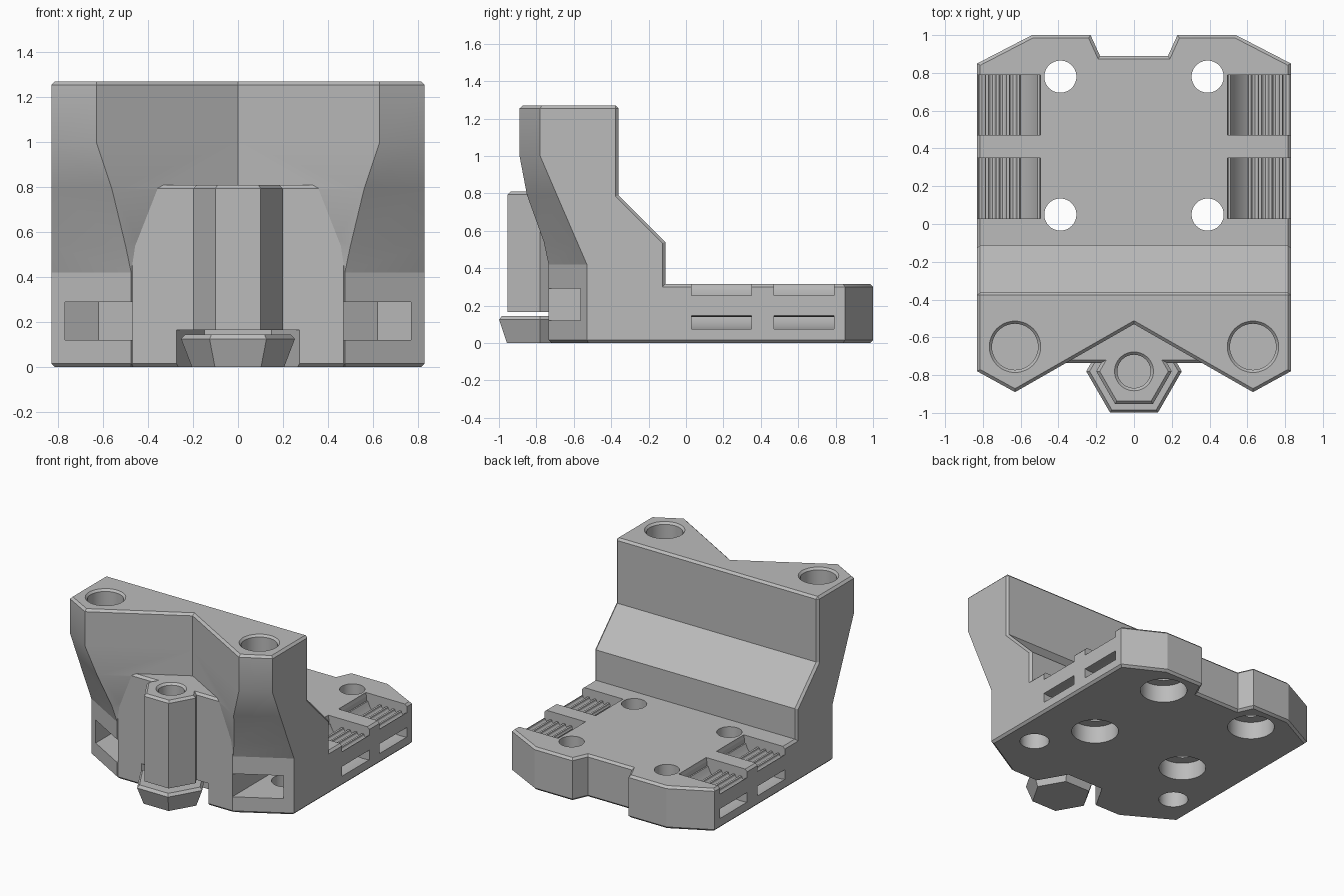
import bpy, bmesh, math
from math import sin, cos, radians, pi

if "Cube" in bpy.data.objects:
    bpy.data.objects.remove(bpy.data.objects["Cube"])

grey = bpy.data.materials.new("light grey plastic")
grey.diffuse_color = (0.5, 0.5, 0.5, 1)
grey.use_nodes = True
grey.node_tree.nodes["Principled BSDF"].inputs["Base Color"].default_value = grey.diffuse_color


def solid(name, rings, bevel=0.0):
    """Closed solid through equal-length rings of 3D points; sharp convex edges chamfered."""
    bm = bmesh.new()
    loops = [[bm.verts.new(p) for p in ring] for ring in rings]
    n = len(loops[0])
    for a, b in zip(loops, loops[1:]):
        for i in range(n):
            j = (i + 1) % n
            bm.faces.new((a[i], a[j], b[j], b[i]))
    bm.faces.new(loops[0])
    bm.faces.new(loops[-1])
    bmesh.ops.recalc_face_normals(bm, faces=bm.faces)
    if bevel:
        sharp = [e for e in bm.edges if e.calc_face_angle_signed(0) > radians(70)]
        bmesh.ops.bevel(bm, geom=sharp, offset=bevel, offset_type='OFFSET',
                        segments=1, profile=0.5, affect='EDGES')
    bmesh.ops.triangulate(bm, faces=bm.faces)
    bmesh.ops.recalc_face_normals(bm, faces=bm.faces)
    mesh = bpy.data.meshes.new(name)
    bm.to_mesh(mesh)
    bm.free()
    mesh.materials.append(grey)
    ob = bpy.data.objects.new(name, mesh)
    bpy.context.collection.objects.link(ob)
    return ob


def prism_z(name, outline, z0, z1, bevel=0.0):
    return solid(name, [[(x, y, z) for x, y in outline] for z in (z0, z1)], bevel)


def prism_y(name, outline, y0, y1):
    return solid(name, [[(x, y, z) for x, z in outline] for y in (y0, y1)])


def turned(name, x, y, steps, sides=48, bevel=0.0):
    """Stack of regular polygons given as (height, radius)."""
    return solid(name, [[(x + r * cos(2 * pi * i / sides), y + r * sin(2 * pi * i / sides), z)
                         for i in range(sides)] for z, r in steps], bevel)


def combine(target, tool, operation):
    mod = target.modifiers.new("cut", 'BOOLEAN')
    mod.operation = operation
    mod.solver = 'EXACT'
    mod.object = tool
    bpy.context.view_layer.objects.active = target
    bpy.ops.object.modifier_apply(modifier=mod.name)
    bpy.data.objects.remove(tool, do_unlink=True)


def mirrored(right):
    return right + [(-x, y) for x, y in reversed(right)]


# Upright block with V-shaped front: z, back y, side y, ridge x, ridge y, valley y
levels = [(0, -.11, -.53, .475, -.735, -.455),
          (.42, -.11, -.53, .475, -.735, -.455),
          (.54, -.11, -.582, .50, -.76, -.47),
          (.79, -.36, -.69, .56, -.85, -.53),
          (1.0, -.36, -.78, .63, -.89, -.53),
          (1.27, -.36, -.78, .63, -.89, -.53)]
body = solid("carriage_body", [
    [(-.83, yb, z), (.83, yb, z), (.83, ys, z), (rx, ry, z),
     (0, cy, z), (-rx, ry, z), (-.83, ys, z)]
    for z, yb, ys, rx, ry, cy in levels], 0.016)

# Base plate with notched back edge
plate = [(.83, -.3), (.83, .85), (.54, 1), (.23, 1), (.18, .89)]
combine(body, prism_z("base_plate", mirrored(plate), 0, .315, 0.016), 'UNION')

# Block filling the V, and the hexagonal boss in front of it
fill = [(.6, -.4), (.6, -.6), (.47, -.735)]
combine(body, prism_z("front_block", mirrored(fill), 0, .81, 0.016), 'UNION')
combine(body, turned("hex_boss", 0, -.78, [(.1, .2), (.81, .2)], 6, 0.016), 'UNION')

# Pocket below the boss, and the boss hole
combine(body, turned("pocket", 0, -.78, [(-.1, .3), (.165, .3)], 6), 'DIFFERENCE')
combine(body, turned("boss_hole", 0, -.78,
                     [(.1, .088), (.795, .088), (.812, .105), (.9, .105)]), 'DIFFERENCE')

# Belt recess profile with rounded teeth grooves
recess = [(.5, .4), (.9, .4), (.9, .255)]
for i in range(4, -1, -1):
    for a in range(0, -181, -30):
        recess.append((.585 + .055 * i + .02 * cos(radians(a)),
                       .255 + .024 * sin(radians(a))))
recess.append((.5, .255))

# Curved tie slot profile, running from the recess down to the side wall
angles = [180 + 110 * i / 16 for i in range(17)]
tie = [(.78 + r * cos(radians(a)), .36 + r * sin(radians(a)))
       for r, seq in ((.29, angles), (.22, angles[::-1])) for a in seq]

for s in (-1, 1):
    # Blind rod holes in the pillars
    combine(body, turned("rod_hole", s * .63, -.65,
                         [(.85, .122), (1.255, .122), (1.272, .138), (1.4, .138)]),
            'DIFFERENCE')
    # Nut slot through the front window, with its screw hole from below
    slot = [(.47, -.9), (.77, -.9), (.77, -.235), (.62, -.15), (.47, -.235)]
    combine(body, prism_z("nut_slot", [(s * x, y) for x, y in slot], .12, .29), 'DIFFERENCE')
    combine(body, turned("screw_hole", s * .62, -.32, [(-.1, .1), (.42, .1)]), 'DIFFERENCE')
    # Belt recesses and tie slots
    for y0, y1 in ((.03, .35), (.47, .79)):
        for shape in (recess, tie):
            combine(body, prism_y("belt_cut", [(s * x, z) for x, z in shape], y0, y1),
                    'DIFFERENCE')
    # Counterbored bolt holes in the base
    for y in (.05, .78):
        combine(body, turned("bolt_hole", s * .39, y,
                             [(-.1, .16), (.13, .16), (.13, .085), (.5, .085)]),
                'DIFFERENCE')

# Loose tapered plug under the boss
plug = turned("support_plug", 0, -.78, [(0, .205), (.125, .253), (.145, .235)], 6)

# Sharp edges, smooth holes
bpy.ops.object.select_all(action='DESELECT')
body.select_set(True)
bpy.context.view_layer.objects.active = body
bpy.ops.object.shade_smooth_by_angle(angle=radians(20))
